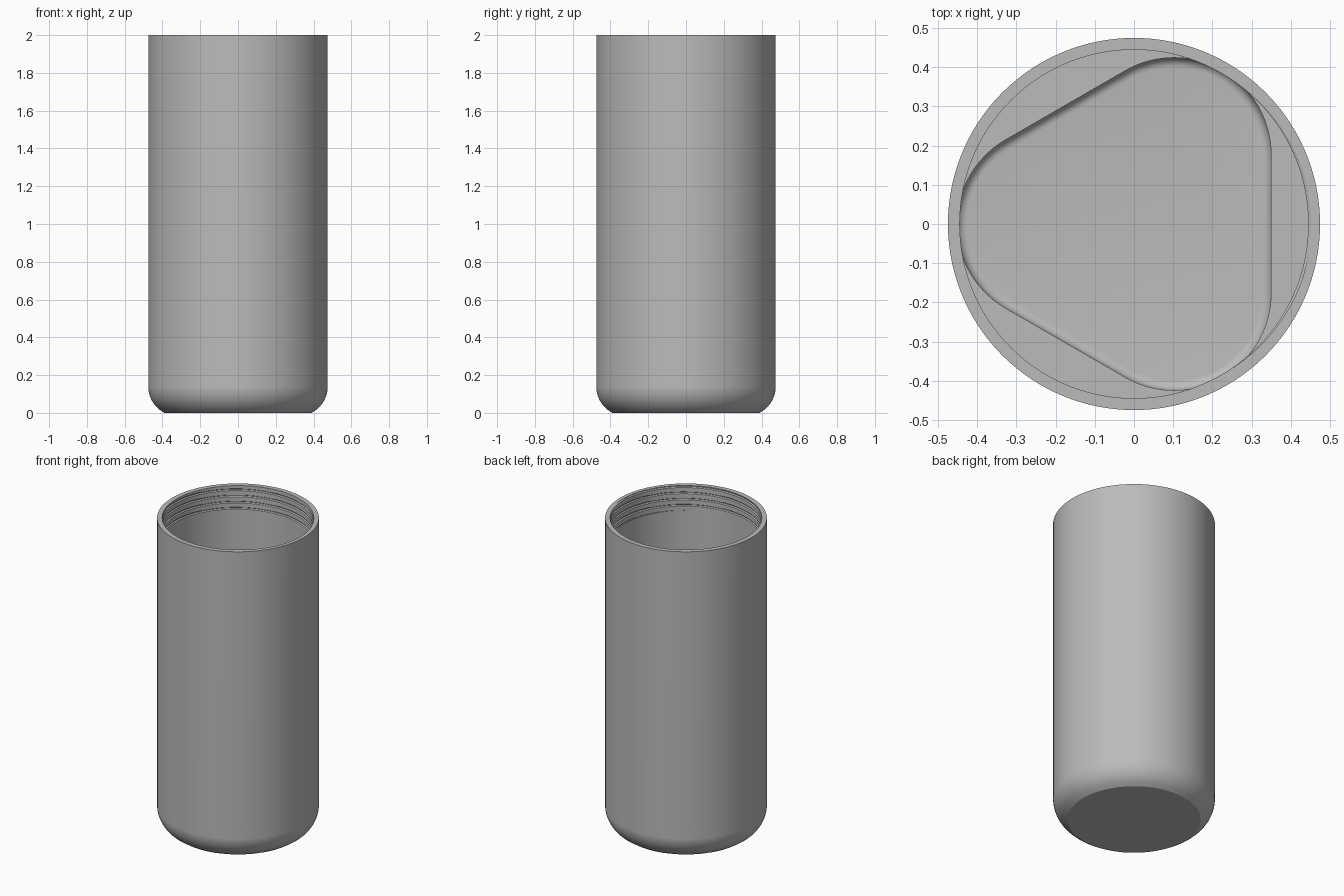
import bpy, bmesh
from math import pi, cos, sin, sqrt, radians

cube = bpy.data.objects.get("Cube")
if cube:
    bpy.data.objects.remove(cube, do_unlink=True)

SEG = 120
OUTER_R, BORE_R, HEIGHT = 0.475, 0.445, 2.0
SHELF_Z, FLOOR_Z = 0.16, 0.06
PITCH, GROOVE, THREAD_Z = 0.04, 0.007, 1.84
PROFILE = [(0, 0), (0.34, 0), (0.45, 1), (0.55, 1), (0.66, 0), (1, 0)]

grey = bpy.data.materials.new("plain grey")
grey.use_nodes = True
grey.diffuse_color = (0.5, 0.5, 0.5, 1)
grey.node_tree.nodes["Principled BSDF"].inputs["Base Color"].default_value = (0.5, 0.5, 0.5, 1)


def ring(bm, r, z):
    return [bm.verts.new((r * cos(2 * pi * i / SEG), r * sin(2 * pi * i / SEG), z))
            for i in range(SEG)]


def bridge(bm, a, b):
    n = len(a)
    for i in range(n):
        j = (i + 1) % n
        bm.faces.new((a[i], a[j], b[j], b[i]))


def finish(bm, name):
    bmesh.ops.remove_doubles(bm, verts=bm.verts, dist=1e-5)
    bmesh.ops.recalc_face_normals(bm, faces=bm.faces)
    mesh = bpy.data.meshes.new(name)
    bm.to_mesh(mesh)
    bm.free()
    mesh.materials.append(grey)
    obj = bpy.data.objects.new(name, mesh)
    bpy.context.collection.objects.link(obj)
    return obj


def groove_radius(z, turn):
    phase = ((z - HEIGHT) / PITCH - turn + 0.5) % 1
    for (p, d), (q, e) in zip(PROFILE, PROFILE[1:]):
        if phase <= q:
            return BORE_R + GROOVE * (d + (e - d) * (phase - p) / (q - p))
    return BORE_R


# Outer shell: flat base, rounded lower edge, straight side
bm = bmesh.new()
edge_r, edge_z = 0.158, 0.14
rings = []
for k in range(13):
    z = edge_z * k / 12
    z = edge_z * sin(pi / 2 * k / 12)
    rings.append(ring(bm, OUTER_R - edge_r + sqrt(edge_r**2 - (edge_z - z)**2), z))
rings.append(ring(bm, OUTER_R, HEIGHT))
for a, b in zip(rings, rings[1:]):
    bridge(bm, a, b)
bm.faces.new(rings[0])

# Helical groove cut inside the mouth, clipped at the rim and at its lower end
phases = [p for p, d in PROFILE[:-1]]
step = len(phases)
rows = []
for k in range(-7, 3):
    for p in phases:
        row = []
        for i in range(SEG):
            turn = i / SEG
            z = HEIGHT + PITCH * (k + p - 0.5 + turn)
            z = min(HEIGHT, max(THREAD_Z, z))
            r = groove_radius(z, turn)
            row.append(bm.verts.new((r * cos(2 * pi * turn), r * sin(2 * pi * turn), z)))
        rows.append(row)
for k in range(len(rows) - 1):
    for i in range(SEG - 1):
        bm.faces.new((rows[k][i], rows[k][i + 1], rows[k + 1][i + 1], rows[k + 1][i]))
    if k + 1 + step < len(rows):  # the seam climbs by one pitch
        bm.faces.new((rows[k][-1], rows[k + step][0], rows[k + 1 + step][0], rows[k + 1][-1]))

# Rim, smooth bore and shelf
bridge(bm, rings[-1], rows[-1])
neck = ring(bm, BORE_R, THREAD_Z)
shelf = ring(bm, BORE_R, SHELF_Z)
bridge(bm, rows[0], neck)
bridge(bm, neck, shelf)
bm.faces.new(shelf)
body = finish(bm, "container_body")

# Rounded triangular recess with a filleted floor
CORNER_C, CORNER_R, FILLET = 0.204, 0.248, 0.025


def triangle_ring(bm, inset, z):
    verts = []
    for corner in (60, 180, 300):
        for k in range(25):
            a = radians(corner - 60 + 5 * k)
            c = radians(corner)
            r = CORNER_R - inset
            verts.append(bm.verts.new((CORNER_C * cos(c) + r * cos(a),
                                       CORNER_C * sin(c) + r * sin(a), z)))
    return verts


bm = bmesh.new()
loops = [triangle_ring(bm, FILLET * (1 - sin(a)), FLOOR_Z + FILLET * (1 - cos(a)))
         for a in (pi / 2 * k / 6 for k in range(7))]
loops.append(triangle_ring(bm, 0, SHELF_Z + 0.01))
for a, b in zip(loops, loops[1:]):
    bridge(bm, a, b)
bm.faces.new(loops[0])
bm.faces.new(loops[-1])
cutter = finish(bm, "recess_cutter")
cutter.hide_render = True

cut = body.modifiers.new("recess", 'BOOLEAN')
cut.operation = 'DIFFERENCE'
cut.solver = 'EXACT'
cut.object = cutter
for o in bpy.context.selected_objects:
    o.select_set(False)
bpy.context.view_layer.objects.active = body
body.select_set(True)
bpy.ops.object.modifier_apply(modifier=cut.name)
bpy.data.objects.remove(cutter, do_unlink=True)
bpy.ops.object.shade_smooth_by_angle(angle=radians(30))
